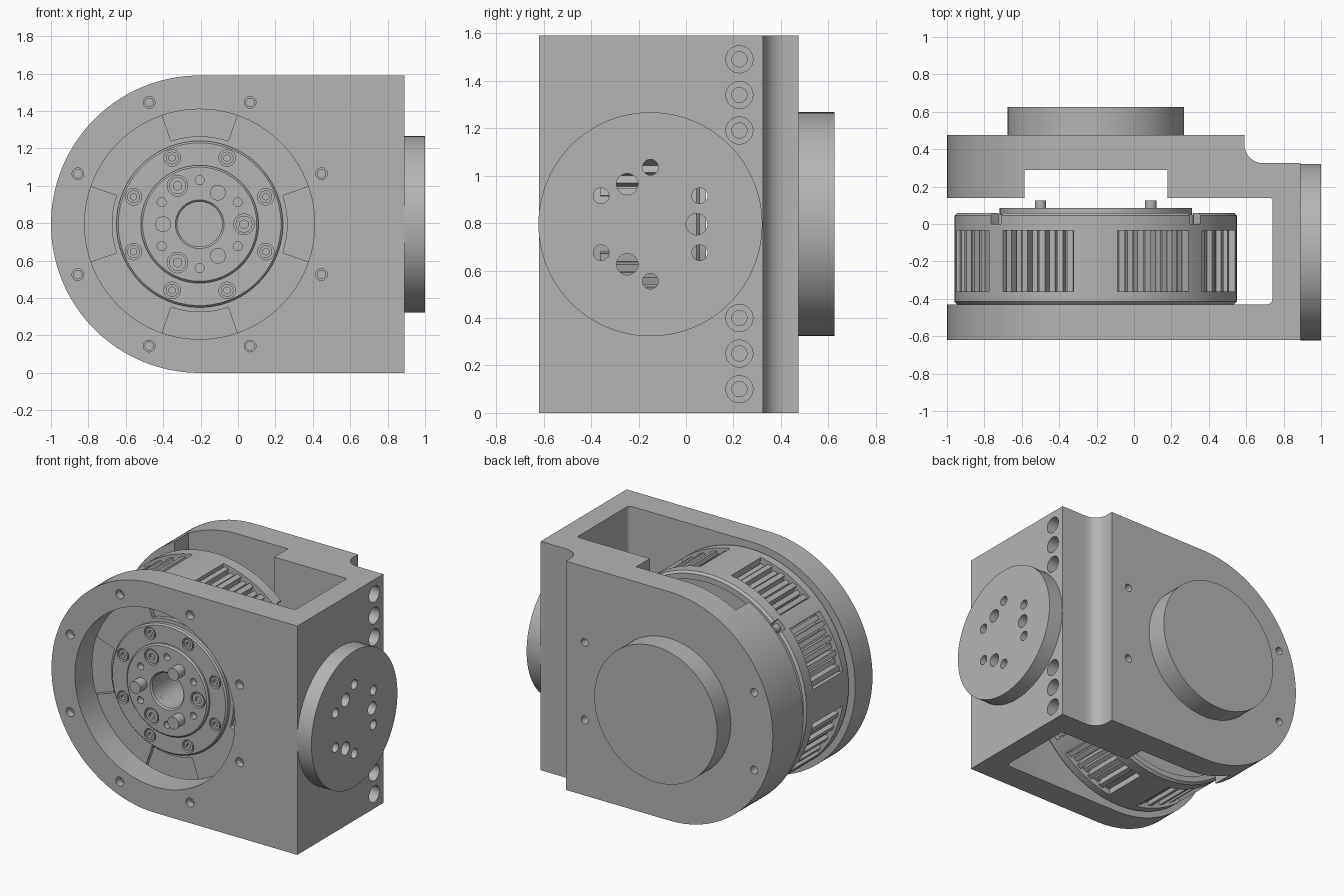
import bpy, bmesh, math
from mathutils import Matrix, Vector

if "Cube" in bpy.data.objects:
    bpy.data.objects.remove(bpy.data.objects["Cube"])

CX, CZ = -0.205, 0.795          # motor axis
SIDE = (-0.15, CZ)              # side flange axis (y, z)
AXIS = (CX, CZ)

grey = bpy.data.materials.new("machined grey")
grey.use_nodes = True
grey.diffuse_color = (0.46, 0.46, 0.46, 1)
grey.node_tree.nodes["Principled BSDF"].inputs["Base Color"].default_value = (0.46, 0.46, 0.46, 1)


def finish(bm, name):
    bmesh.ops.recalc_face_normals(bm, faces=bm.faces)
    me = bpy.data.meshes.new(name)
    bm.to_mesh(me)
    bm.free()
    me.materials.append(grey)
    ob = bpy.data.objects.new(name, me)
    bpy.context.collection.objects.link(ob)
    return ob


def select(ob):
    bpy.ops.object.select_all(action='DESELECT')
    ob.select_set(True)
    bpy.context.view_layer.objects.active = ob


def boolean(ob, bm, op='DIFFERENCE'):
    cutter = finish(bm, "cutter")
    cutter.hide_render = True
    select(ob)
    mod = ob.modifiers.new("cut", 'BOOLEAN')
    mod.operation, mod.object, mod.solver = op, cutter, 'EXACT'
    bpy.ops.object.modifier_apply(modifier=mod.name)
    bpy.data.objects.remove(cutter)


def cyl(bm, r, a, b, centre, axis='Y', segs=32):
    """Cylinder along X or Y, from a to b."""
    m = (a + b) / 2
    if axis == 'Y':
        mat = Matrix.Translation((centre[0], m, centre[1])) @ Matrix.Rotation(math.pi / 2, 4, 'X')
    else:
        mat = Matrix.Translation((m, *centre)) @ Matrix.Rotation(math.pi / 2, 4, 'Y')
    bmesh.ops.create_cone(bm, cap_ends=True, segments=segs, radius1=r, radius2=r,
                          depth=abs(b - a), matrix=mat)


def prism(bm, pts, move):
    face = bm.faces.new([bm.verts.new(p) for p in pts])
    new = bmesh.ops.extrude_face_region(bm, geom=[face])["geom"]
    bmesh.ops.translate(bm, vec=move, verts=[v for v in new if isinstance(v, bmesh.types.BMVert)])


def polar(r, deg, centre=AXIS):
    t = math.radians(deg)
    return centre[0] + r * math.cos(t), centre[1] + r * math.sin(t)


def sector(bm, r0, r1, mid, half, y0, y1, steps=8):
    """Ring segment around the motor axis."""
    angs = [mid - half + 2 * half * i / steps for i in range(steps + 1)]
    ring = [polar(r1, a) for a in angs] + [polar(r0, a) for a in reversed(angs)]
    prism(bm, [(x, y0, z) for x, z in ring], (0, y1 - y0, 0))


def lathe(name, pts, closed=False, steps=96):
    bm = bmesh.new()
    vs = [bm.verts.new((CX + r, y, CZ)) for r, y in pts]
    es = [bm.edges.new(p) for p in zip(vs, vs[1:])]
    if closed:
        es.append(bm.edges.new((vs[-1], vs[0])))
    bmesh.ops.spin(bm, geom=vs + es, cent=(CX, 0, CZ), axis=(0, 1, 0),
                   angle=2 * math.pi, steps=steps)
    bmesh.ops.remove_doubles(bm, verts=bm.verts, dist=1e-4)
    return finish(bm, name)


# Bracket: plan outline with both arms, rounded off around the motor axis
outline = [(-1.1, -.62), (.89, -.62), (.89, .325), (.69, .325)]
outline += [(.69 - .1 * math.sin(t), .425 - .1 * math.cos(t))
            for t in (math.radians(d) for d in range(10, 91, 10))]
outline += [(.59, .475), (-1.1, .475), (-1.1, .14), (-.585, .14), (-.585, .29),
            (.18, .29), (.18, .14), (.73, .14), (.74, .13)]
outline += [(.71 + .03 * math.cos(t), -.4 - .03 * math.sin(t))
            for t in (math.radians(d) for d in range(0, 91, 15))]
outline += [(-1.1, -.43)]
bm = bmesh.new()
prism(bm, [(x, y, 0) for x, y in outline], (0, 0, 2 * CZ))
bracket = finish(bm, "bracket")

bm = bmesh.new()
arc = [polar(CZ, 90 + 180 * i / 64) for i in range(65)]
prism(bm, [(x, -1, z) for x, z in arc + [(1.2, 0), (1.2, 2 * CZ)]], (0, 2, 0))
boolean(bracket, bm, 'INTERSECT')

# Motor opening and the ring of bolt holes
bm = bmesh.new()
cyl(bm, .615, -.8, -.3, AXIS, segs=96)
for i in range(8):
    p = polar(.705, 22.5 + 45 * i)
    cyl(bm, .031, -.7, -.57, p)
    if i in (0, 3, 4, 7):
        cyl(bm, .027, .1, .6, p)
# Counterbored holes down the right side
for z in (.1, .25, .4):
    for zz in (z, 2 * CZ - z):
        cyl(bm, .057, .81, 1, (.225, zz), 'X')
boolean(bracket, bm)
bm = bmesh.new()
for i in range(8):
    cyl(bm, .022, -.6, -.4, polar(.705, 22.5 + 45 * i))
for z in (.1, .25, .4):
    for zz in (z, 2 * CZ - z):
        cyl(bm, .032, .55, .9, (.225, zz), 'X')
boolean(bracket, bm)


def flange_holes():
    bm = bmesh.new()
    for i in range(6):
        cyl(bm, .033, .6, 1.1, polar(.24, 30 + 60 * i, SIDE), 'X')
        if i % 2 == 0:
            cyl(bm, .045, .6, 1.1, polar(.195, 60 * i, SIDE), 'X')
    return bm


# Side flange disc, drilled together with the wall
bm = bmesh.new()
cyl(bm, .472, .89, 1, SIDE, 'X', 96)
flange = finish(bm, "side_flange")
boolean(bracket, flange_holes())
boolean(flange, flange_holes())

# Rear boss
bm = bmesh.new()
cyl(bm, .472, .475, .625, AXIS, segs=96)
boss = finish(bm, "rear_boss")

# Motor housing with side windows, face pockets, rim notches and a centre bore
motor = lathe("motor_housing", [(0, -.43), (.74, -.43), (.755, -.415), (.755, .045), (.74, .06),
                                (.70, .06), (.70, .03), (.515, .03), (.515, .085), (0, .085)])
bm = bmesh.new()
windows = [q + s * 25 for q in (0, 90, 180, 270) for s in (-1, 1)]
for a in windows:
    sector(bm, .67, .80, a, 16, -.36, -.035)
for q in range(4):
    sector(bm, .47, .64, 90 * q, 19, -.5, -.40, 16)
    sector(bm, .66, .80, 45 + 90 * q, 3, 0, .1, 2)
cyl(bm, .12, -.5, -.2, AXIS, segs=48)
boolean(motor, bm)

# Winding bars behind the windows
bm = bmesh.new()
for a in windows:
    for k in range(8):
        sector(bm, .66, .735 if k % 2 else .715, a - 14 + 4 * k, 1.3, -.365, -.03, 2)
bars = finish(bm, "winding_bars")

# Rim screws and rear pins
bm = bmesh.new()
for q in range(4):
    cyl(bm, .028, -.01, .05, polar(.70, 45 + 90 * q), segs=20)
    cyl(bm, .03, .08, .125, polar(.417, 45 + 90 * q), segs=20)
rear_pins = finish(bm, "rear_pins")

# Output hub: outer ring with a raised inner ring
hub = lathe("output_hub", [(.12, -.42), (.12, -.477), (.13, -.487), (.305, -.487), (.315, -.477),
                           (.315, -.465), (.435, -.465), (.445, -.455), (.445, -.42)], True)
ring_screws = [(polar(.383, 22.5 + 45 * i), .034, -.455) for i in range(8)]
hub_screws = [(polar(.237, 120 * i), .045, -.475) for i in range(3)]
bm = bmesh.new()
for p, r, y in ring_screws + hub_screws:
    cyl(bm, r + .01, -.6, y + .02, p)
for i in range(6):
    cyl(bm, .024, -.6, -.44, polar(.235, 30 + 60 * i), segs=20)
boolean(hub, bm)

# Hub screws with hex sockets
bm = bmesh.new()
for p, r, y in ring_screws + hub_screws:
    cyl(bm, r, y - .008, y + .025, p, segs=24)
screws = finish(bm, "hub_screws")
bm = bmesh.new()
for p, r, y in ring_screws + hub_screws:
    cyl(bm, r * .55, y - .1, y + .012, p, segs=6)
boolean(screws, bm)

# Drive pins
bm = bmesh.new()
for i in range(3):
    p = polar(.195, 60 + 120 * i)
    cyl(bm, .042, -.56, -.45, p)
pins = finish(bm, "drive_pins")

for ob in (bracket, flange, boss, motor, bars, rear_pins, hub, screws, pins):
    select(ob)
    bpy.ops.object.shade_smooth_by_angle(angle=math.radians(30))
